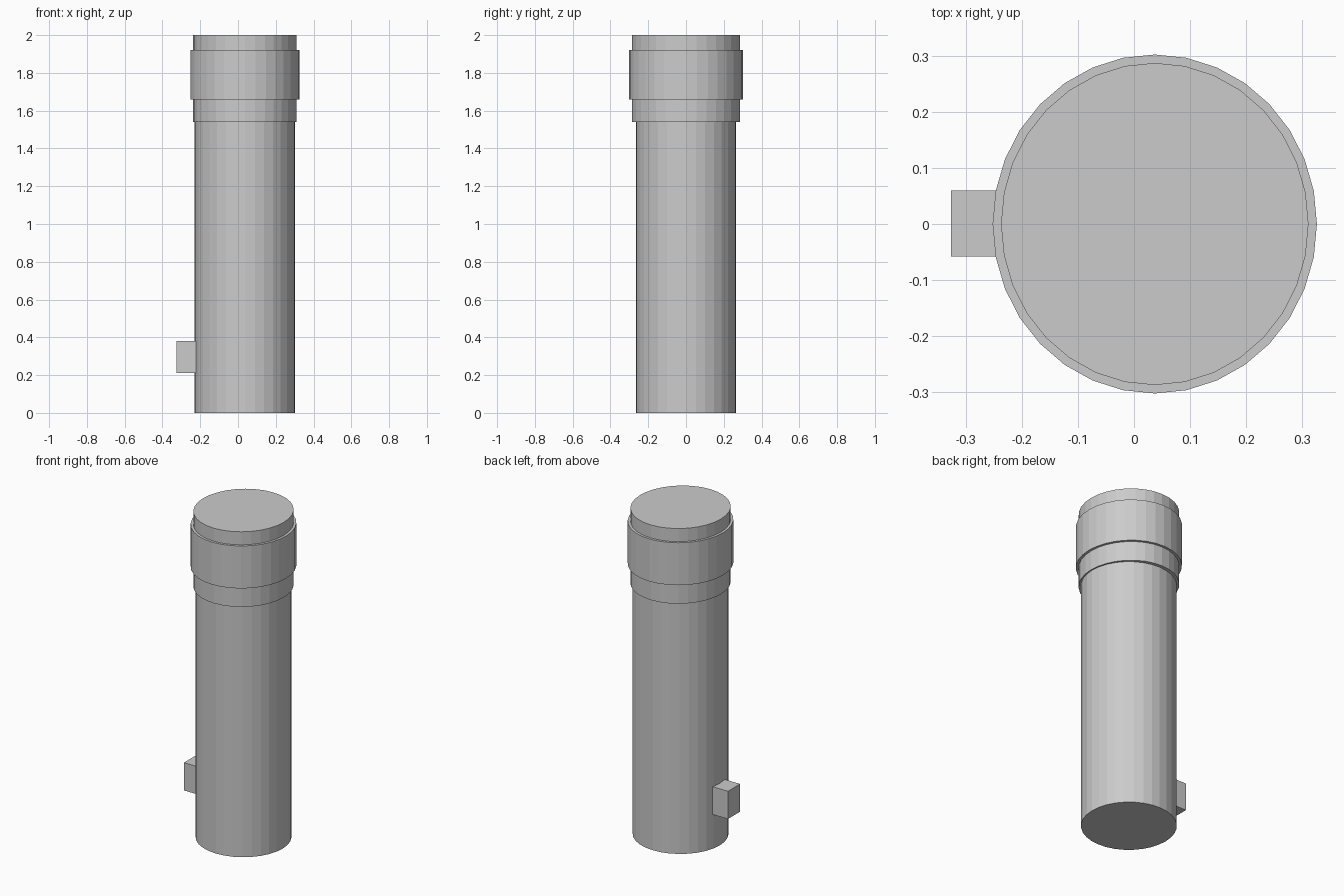
import bpy

cube = bpy.data.objects.get("Cube")
if cube:
    bpy.data.objects.remove(cube, do_unlink=True)

grey = bpy.data.materials.new("light_grey")
grey.use_nodes = True
COLOUR = (0.6, 0.6, 0.6, 1)
grey.diffuse_color = COLOUR
grey.node_tree.nodes["Principled BSDF"].inputs["Base Color"].default_value = COLOUR

AXIS_X = 0.037


def finish(name):
    obj = bpy.context.object
    obj.name = name
    obj.data.materials.append(grey)
    bpy.ops.object.transform_apply(location=False, rotation=False, scale=True)


def drum(name, rx, ry, z0, z1):
    """Upright faceted cylinder, slightly oval when rx and ry differ."""
    bpy.ops.mesh.primitive_cylinder_add(
        vertices=32, radius=1, depth=1, location=(AXIS_X, 0, (z0 + z1) / 2))
    bpy.context.object.scale = (rx, ry, z1 - z0)
    finish(name)


# Long barrel, with the oval cap and the wider band around it
drum("barrel", 0.266, 0.266, 0, 1.56)
drum("cap", 0.274, 0.287, 1.54, 2)
drum("cap_band", 0.289, 0.302, 1.66, 1.92)

# Small block low on the right side, sunk into the barrel
bpy.ops.mesh.primitive_cube_add(size=1, location=(-0.258, 0.001, 0.295))
bpy.context.object.scale = (0.136, 0.117, 0.17)
finish("side_block")
